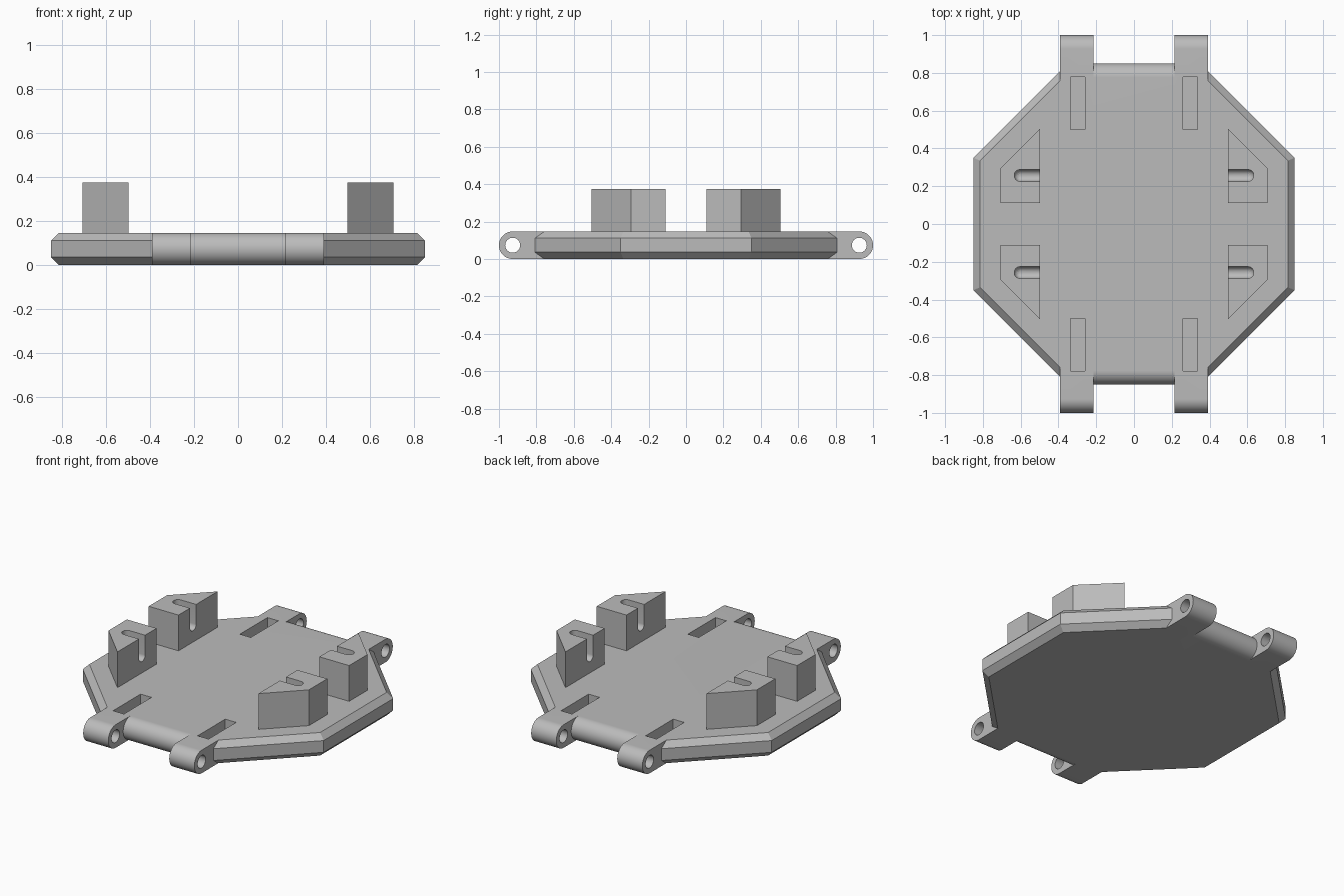
import bpy, bmesh, math
from mathutils import Vector

H = 0.147            # plate thickness
R = H / 2            # radius of the rounded ends
TOP = 0.375          # top of the posts
cube = bpy.data.objects.get("Cube")
if cube:
    bpy.data.objects.remove(cube, do_unlink=True)

grey = bpy.data.materials.new("light_grey")
grey.use_nodes = True
colour = (0.5, 0.5, 0.5, 1)
grey.diffuse_color = colour
grey.node_tree.nodes["Principled BSDF"].inputs["Base Color"].default_value = colour


def finish(name, bm):
    bmesh.ops.recalc_face_normals(bm, faces=bm.faces)
    mesh = bpy.data.meshes.new(name)
    bm.to_mesh(mesh)
    bm.free()
    mesh.materials.append(grey)
    ob = bpy.data.objects.new(name, mesh)
    bpy.context.collection.objects.link(ob)
    return ob


def prism(name, outline, offset):
    """Extrude a flat outline of 3D points along an offset."""
    bm = bmesh.new()
    face = bm.faces.new([bm.verts.new(p) for p in outline])
    new = bmesh.ops.extrude_face_region(bm, geom=[face])["geom"]
    bmesh.ops.translate(bm, vec=offset, verts=[v for v in new if isinstance(v, bmesh.types.BMVert)])
    return finish(name, bm)


def box(name, lo, hi):
    corners = [(lo[0], lo[1]), (hi[0], lo[1]), (hi[0], hi[1]), (lo[0], hi[1])]
    return prism(name, [(x, y, lo[2]) for x, y in corners], (0, 0, hi[2] - lo[2]))


def arc(y, z, r, start, sweep, n):
    angles = [start + sweep * i / n for i in range(n + 1)]
    return [(y + r * math.cos(a), z + r * math.sin(a)) for a in angles]


def rounded_bar(name, x0, x1, y0, y1):
    """Bar along x whose side profile has full round ends."""
    yz = arc(y1 - R, R, R, -math.pi / 2, math.pi, 32) + arc(y0 + R, R, R, math.pi / 2, math.pi, 32)
    return prism(name, [(x0, y, z) for y, z in yz], (x1 - x0, 0, 0))


def boolean(target, tool, operation):
    mod = target.modifiers.new(operation.lower(), "BOOLEAN")
    mod.operation, mod.solver, mod.object = operation, "EXACT", tool
    bpy.context.view_layer.objects.active = target
    bpy.ops.object.modifier_apply(modifier=mod.name)
    bpy.data.objects.remove(tool, do_unlink=True)


def smooth(ob):
    bpy.ops.object.select_all(action="DESELECT")
    ob.select_set(True)
    bpy.context.view_layer.objects.active = ob
    bpy.ops.object.shade_smooth_by_angle(angle=math.radians(25))


# Octagonal plate with chamfered sides
EDGE, CHAMFER, DIAGONAL = 0.85, 0.036, 1.2
bm = bmesh.new()
rings = []
for z, inset in ((0, CHAMFER), (CHAMFER, 0), (H - CHAMFER, 0), (H, CHAMFER)):
    a, d, front = EDGE - inset, DIAGONAL - inset * math.sqrt(2), 0.9
    quarter = [(a, d - a), (d - front, front)]
    pts = quarter + [(-x, y) for x, y in reversed(quarter)]
    pts += [(-x, -y) for x, y in pts]
    rings.append([bm.verts.new((x, y, z)) for x, y in pts])
for low, high in zip(rings, rings[1:]):
    for i in range(8):
        j = (i + 1) % 8
        bm.faces.new((low[i], low[j], high[j], high[i]))
bm.faces.new(rings[0])
bm.faces.new(rings[-1])
plate = finish("base_plate", bm)

# Round the front and back edges
boolean(plate, rounded_bar("edge_rounder", -1, 1, -EDGE, EDGE), "INTERSECT")

# Four hinge lugs, each pair joined under the plate surface
for side in (-1, 1):
    x0, x1 = sorted((side * 0.215, side * 0.392))
    boolean(plate, rounded_bar("hinge_lugs", x0, x1, -1, 1), "UNION")

# Pin holes through the lugs
for end in (-1, 1):
    hole = arc(end * (1 - R), R, 0.04, 0, 2 * math.pi, 32)[:-1]
    boolean(plate, prism("pin_hole", [(-0.5, y, z) for y, z in hole], (1, 0, 0)), "DIFFERENCE")

# Strap slots
for sx in (-1, 1):
    for sy in (-1, 1):
        x0, x1 = sorted((sx * 0.26, sx * 0.337))
        y0, y1 = sorted((sy * 0.5, sy * 0.778))
        boolean(plate, box("slot_cutter", (x0, y0, H - 0.08), (x1, y1, H + 0.1)), "DIFFERENCE")
smooth(plate)


def groove(sx, sy):
    """Round-ended groove cutter: the hull of four spheres."""
    bm = bmesh.new()
    for x in (0.4, 0.603):
        for z in (0.25, 0.6):
            new = bmesh.ops.create_uvsphere(bm, u_segments=24, v_segments=12, radius=0.031)
            bmesh.ops.translate(bm, vec=Vector((sx * x, sy * 0.257, z)), verts=new["verts"])
    hull = bmesh.ops.convex_hull(bm, input=bm.verts[:])
    inside = {g for g in hull["geom_interior"] if isinstance(g, bmesh.types.BMVert)}
    bmesh.ops.delete(bm, geom=list(inside), context="VERTS")
    return finish("groove_cutter", bm)


# Four wedge-shaped posts, each with a groove opening inwards
outline = [(0.497, 0.11), (0.707, 0.11), (0.707, 0.295), (0.497, 0.505)]
for sx, side in ((1, "left"), (-1, "right")):
    for sy, end in ((-1, "front"), (1, "back")):
        pts = [(sx * x, sy * y, H - 0.01) for x, y in outline]
        post = prism(f"{end}_{side}_post", pts, (0, 0, TOP - H + 0.01))
        boolean(post, groove(sx, sy), "DIFFERENCE")
        smooth(post)
